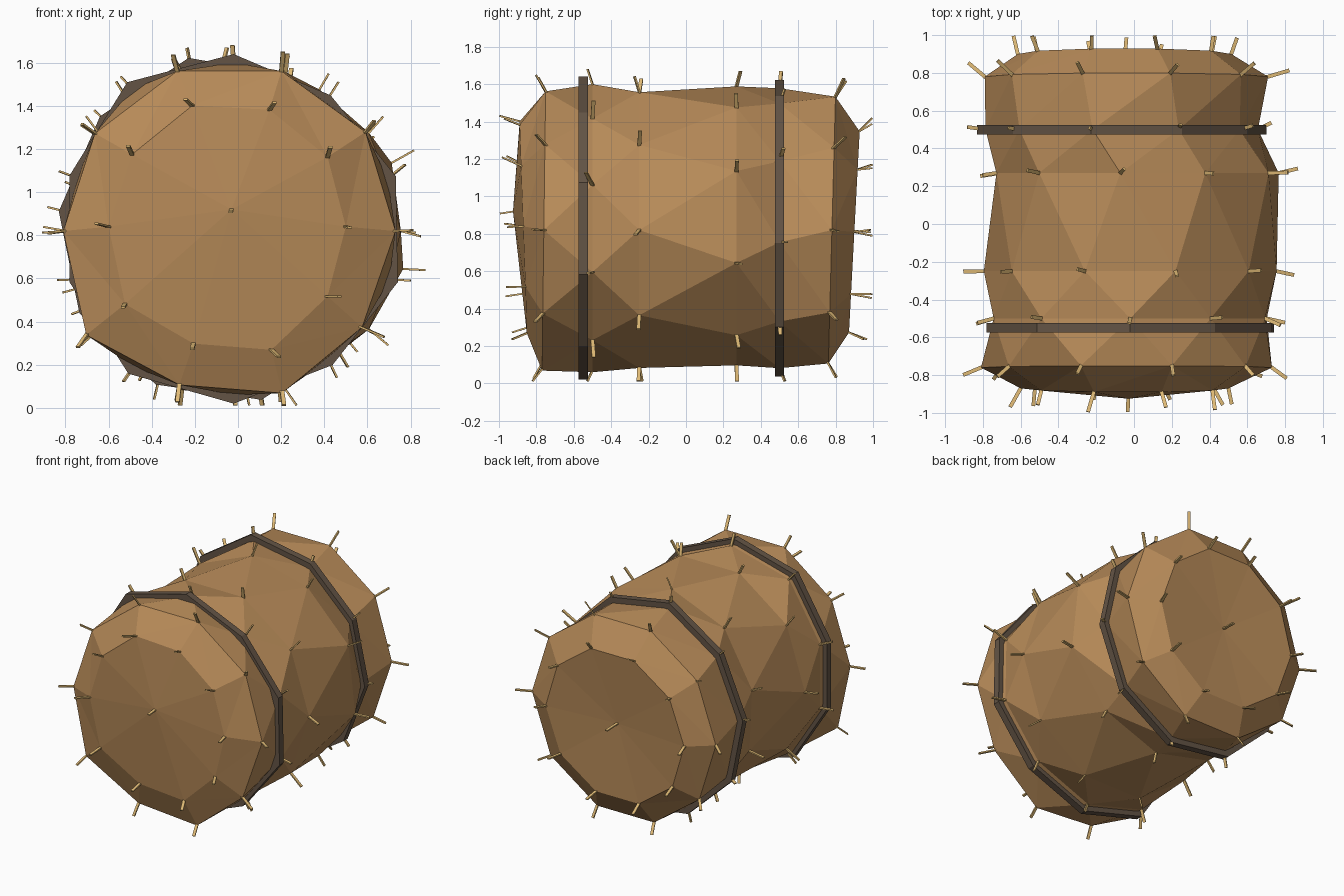
import bpy, bmesh, math, random
from mathutils import Vector, Matrix

random.seed(4)
SIDES = 10
STEP = math.tau / SIDES
MIDDLE = Vector((-0.03, 0, 0.83))

cube = bpy.data.objects.get("Cube")
if cube:
    bpy.data.objects.remove(cube, do_unlink=True)


def make_material(name, color):
    mat = bpy.data.materials.new(name)
    mat.use_nodes = True
    mat.diffuse_color = (*color, 1)
    mat.node_tree.nodes["Principled BSDF"].inputs["Base Color"].default_value = (*color, 1)
    return mat


def make_object(name, bm, mat):
    bmesh.ops.recalc_face_normals(bm, faces=bm.faces[:])
    mesh = bpy.data.meshes.new(name)
    bm.to_mesh(mesh)
    mesh.materials.append(mat)
    obj = bpy.data.objects.new(name, mesh)
    bpy.context.collection.objects.link(obj)
    return obj


def add_ring(bm, y, phase, cx, cz, radii, tilt=0.0):
    """Ten-sided ring around the y axis; tilt moves its upper side along y."""
    ring = []
    for i, r in enumerate(radii):
        a = math.radians(phase) + i * STEP
        ring.append(bm.verts.new((cx + r * math.cos(a),
                                  y + tilt * math.sin(a),
                                  cz + r * math.sin(a))))
    return ring


def stitch(bm, a, b):
    """Join two rings with triangles along the shorter diagonal."""
    for i in range(SIDES):
        j = (i + 1) % SIDES
        if (a[j].co - b[i].co).length <= (a[i].co - b[j].co).length:
            tris = ((a[i], a[j], b[i]), (a[j], b[j], b[i]))
        else:
            tris = ((a[i], a[j], b[j]), (a[i], b[j], b[i]))
        for tri in tris:
            bm.faces.new(tri)


def cap(bm, ring, center):
    tip = bm.verts.new(center)
    for i in range(SIDES):
        bm.faces.new((ring[i], ring[(i + 1) % SIDES], tip))


def even(radius):
    return [radius] * SIDES


def shrink(radii, amount):
    return [r - amount for r in radii]


hay = make_material("hay_brown", (0.48, 0.26, 0.1))
strap = make_material("strap_dark_brown", (0.125, 0.088, 0.06))
straw = make_material("straw_yellow", (0.74, 0.49, 0.18))

# Uneven outlines of the bale and its straps
face = [.53, .55, .57, .59, .57, .57, .61, .57, .60, .55]
rim = [.77, .78, .78, .78, .77, .77, .82, .75, .79, .76]
waist = [.79, .75, .75, .75, .73, .74, .75, .745, .76, .81]
front_strap = [.79, .765, .81, .84, .80, .80, .83, .81, .78, .80]
back_strap = [.76, .775, .81, .78, .775, .78, .79, .81, .79, .765]

# Bale body: y, phase, centre x, centre z, radii, tilt
profile = [
    (-0.87, 0, -0.03, 0.84, face, -0.02),
    (-0.76, 0, -0.04, 0.82, rim, 0.01),
    (-0.50, 18, -0.02, 0.83, shrink(front_strap, 0.04), 0),
    (-0.25, 0, -0.02, 0.82, even(0.775), 0),
    (0.27, 22, -0.02, 0.84, waist, 0),
    (0.50, 30, -0.06, 0.83, shrink(back_strap, 0.045), 0),
    (0.78, 36, -0.04, 0.82, even(0.75), 0.02),
    (0.90, 36, -0.05, 0.81, even(0.565), 0.03),
]
body = bmesh.new()
rings = [add_ring(body, *row) for row in profile]
for first, second in zip(rings, rings[1:]):
    stitch(body, first, second)
cap(body, rings[0], (-0.03, -0.925, 0.92))
cap(body, rings[-1], (-0.05, 0.87, 0.82))
bale = make_object("hay_bale", body, hay)


# Two straps around the bale
def make_strap(name, y, phase, cx, cz, radii, width=0.05, thickness=0.06):
    bm = bmesh.new()
    inner = shrink(radii, thickness)
    loop = [add_ring(bm, y + side * width / 2, phase, cx, cz, r)
            for side, r in ((-1, radii), (1, radii), (1, inner), (-1, inner))]
    for k in range(4):
        a, b = loop[k], loop[(k + 1) % 4]
        for i in range(SIDES):
            j = (i + 1) % SIDES
            bm.faces.new((a[i], a[j], b[j], b[i]))
    make_object(name, bm, strap)


make_strap("front_strap", -0.55, 18, -0.02, 0.83, front_strap)
make_strap("back_strap", 0.50, 30, -0.06, 0.83, back_strap)

# Flat straws poking out at every corner of the bale
straws = bmesh.new()
for vert in bale.data.vertices:
    wobble = Vector([random.uniform(-0.35, 0.35) for _ in range(3)])
    outward = (vert.co - MIDDLE).normalized()
    direction = (vert.normal + outward * 0.4 + wobble).normalized()
    tip = vert.co + direction * random.uniform(0.08, 0.12)
    tip.z = max(tip.z, 0.012)
    tip.y = max(-0.995, min(0.995, tip.y))
    base = vert.co - direction * 0.03
    axis = tip - base
    turn = axis.to_track_quat('Z', 'Y').to_matrix().to_4x4()
    size = Matrix.Diagonal((0.02, 0.009, axis.length, 1))
    bmesh.ops.create_cube(straws, size=1,
                          matrix=Matrix.Translation((base + tip) / 2) @ turn @ size)
make_object("loose_straws", straws, straw)
